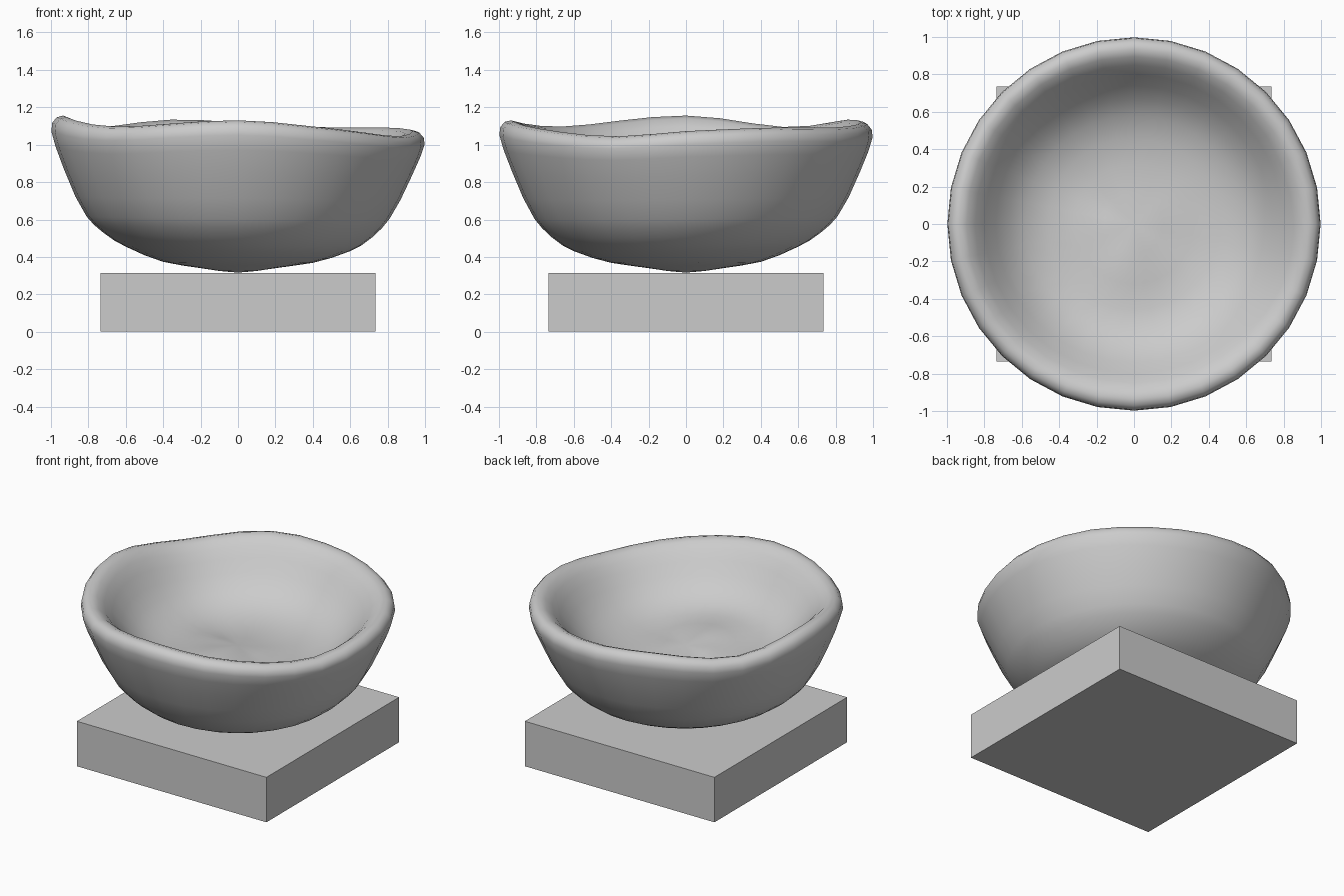
import bpy, bmesh, math

if "Cube" in bpy.data.objects:
    bpy.data.objects.remove(bpy.data.objects["Cube"])

SEG = 32
# Rim crest height by angle in degrees (0 = +x, counter-clockwise)
RIM = [(0, 1.072), (30, 1.09), (60, 1.09), (90, 1.115), (112, 1.13), (145, 1.09),
       (180, 1.152), (225, 1.095), (270, 1.13), (300, 1.09), (335, 1.045), (360, 1.072)]


def rim_height(deg):
    n = len(RIM) - 1
    i = next(k for k in range(n) if RIM[k][0] <= deg < RIM[k + 1][0])
    (a, p1), (b, p2) = RIM[i], RIM[i + 1]
    p0, p3 = RIM[(i - 1) % n][1], RIM[(i + 2) % n][1]
    t = (deg - a) / (b - a)
    return 0.5 * (2 * p1 + (p2 - p0) * t + (2 * p0 - 5 * p1 + 4 * p2 - p3) * t * t
                  + (3 * p1 - p0 - 3 * p2 + p3) * t ** 3)


def make_object(name, bm):
    bmesh.ops.recalc_face_normals(bm, faces=bm.faces)
    mesh = bpy.data.meshes.new(name)
    bm.to_mesh(mesh)
    bm.free()
    obj = bpy.data.objects.new(name, mesh)
    bpy.context.collection.objects.link(obj)
    return obj


# Square base slab
bm = bmesh.new()
bmesh.ops.create_cube(bm, size=1)
for v in bm.verts:
    v.co.x *= 1.47
    v.co.y *= 1.47
    v.co.z = (v.co.z + 0.5) * 0.315
make_object("base", bm)

# Bowl cross-section (radius, height): outer wall from the bottom up, then crest and hollow
OUTER = [(0.1, 0.325), (0.2, 0.34), (0.3, 0.354), (0.4, 0.371), (0.5, 0.402),
         (0.6, 0.443), (0.66, 0.474), (0.72, 0.518), (0.77, 0.563), (0.81, 0.61),
         (0.87, 0.715), (0.93, 0.85), (0.975, 0.96), (0.998, 1.035), (0.993, 1.075),
         (0.97, 1.103), (0.935, 1.112)]
INNER = [(0.895, 1.098), (0.85, 1.06), (0.80, 1.0), (0.74, 0.925), (0.67, 0.855),
         (0.58, 0.795), (0.46, 0.755), (0.32, 0.735), (0.16, 0.73)]
bm = bmesh.new()
rings = []
for k, (r, z) in enumerate(OUTER + INNER):
    ring = []
    for s in range(SEG):
        a = 2 * math.pi * s / SEG
        x, y = r * math.cos(a), r * math.sin(a)
        # the wave of the rim fades out down the wall
        w = max(0.0, min(1.0, (z - 0.6) / 0.48)) ** 1.5
        lift = (rim_height(360 * s / SEG) - 1.11) * w
        if k < len(OUTER):
            # belly sags slightly towards the front right
            lift -= 0.018 * math.cos(a + math.pi / 4) * math.exp(-((r - 0.65) / 0.2) ** 2)
        else:
            # soft swelling in the hollow
            lift += 0.06 * math.exp(-((x + 0.05) ** 2 + (y + 0.2) ** 2) / 0.08)
        ring.append(bm.verts.new((x, y, z + lift)))
    rings.append(ring)
for lo, hi in zip(rings, rings[1:]):
    for s in range(SEG):
        t = (s + 1) % SEG
        bm.faces.new((lo[s], lo[t], hi[t], hi[s]))
for ring, z in ((rings[0], 0.316), (rings[-1], 0.765)):
    tip = bm.verts.new((0, 0, z))
    for s in range(SEG):
        bm.faces.new((ring[s], ring[(s + 1) % SEG], tip))
for f in bm.faces:
    f.smooth = True
make_object("bowl", bm)
